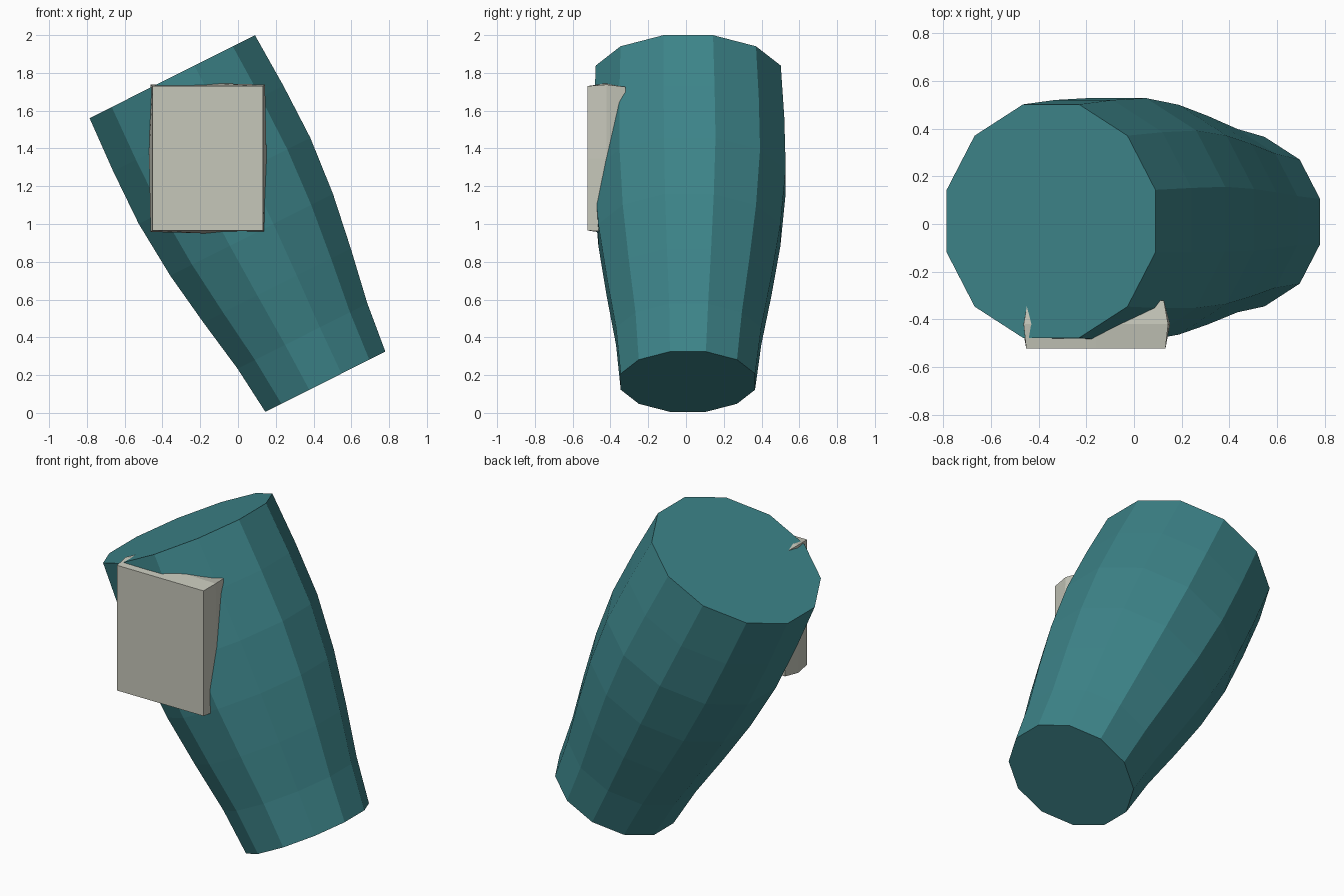
import bpy, bmesh, math
from mathutils import Matrix

if "Cube" in bpy.data.objects:
    bpy.data.objects.remove(bpy.data.objects["Cube"])


def material(name, rgb):
    m = bpy.data.materials.new(name)
    m.diffuse_color = (*rgb, 1.0)
    m.use_nodes = True
    m.node_tree.nodes["Principled BSDF"].inputs["Base Color"].default_value = m.diffuse_color
    return m


def loft(name, rings, mat):
    """Skin closed rings of equal point count and cap both ends."""
    bm = bmesh.new()
    loops = [[bm.verts.new(p) for p in ring] for ring in rings]
    n = len(loops[0])
    for a, b in zip(loops, loops[1:]):
        for i in range(n):
            j = (i + 1) % n
            bm.faces.new((a[i], a[j], b[j], b[i]))
    bm.faces.new(loops[0])
    bm.faces.new(loops[-1])
    bmesh.ops.recalc_face_normals(bm, faces=bm.faces[:])
    mesh = bpy.data.meshes.new(name)
    bm.to_mesh(mesh)
    bm.free()
    mesh.materials.append(mat)
    obj = bpy.data.objects.new(name, mesh)
    bpy.context.collection.objects.link(obj)
    return obj


teal = material("teal", (0.046, 0.230, 0.250))
ivory = material("warm light grey", (0.565, 0.570, 0.490))

# Tilted barrel: (distance along axis, radius, y centre)
profile = [(0, 0.368, 0.010), (0.27, 0.398, 0.014), (0.57, 0.452, 0.016),
           (0.87, 0.499, 0.018), (1.19, 0.526, 0.020), (1.50, 0.522, 0.016),
           (1.807, 0.507, 0.012)]
angles = [math.radians(15 + 30 * i) for i in range(12)]
body = loft("tapered_body",
            [[(r * math.cos(a), y + r * math.sin(a), d) for a in angles]
             for d, r, y in profile], teal)
body.data.transform(Matrix.Translation((0.4625, 0, 0.165))
                    @ Matrix.Rotation(math.radians(-26.65), 4, 'Y'))


# Square patch with softly bulging edges, set into the front of the body
def patch_ring(y, hw, hh, bulge, cx=-0.16, cz=1.348):
    pts = [(-hw, -hh), (0, -hh - bulge), (hw, -hh), (hw + bulge, 0),
           (hw, hh), (0, hh + bulge), (-hw, hh), (-hw - bulge, 0)]
    return [(cx + x, y, cz + z) for x, z in pts]


loft("front_patch",
     [patch_ring(-0.522, 0.292, 0.382, 0.0),
      patch_ring(-0.42, 0.303, 0.390, 0.008),
      patch_ring(-0.32, 0.285, 0.378, 0.004)], ivory)
